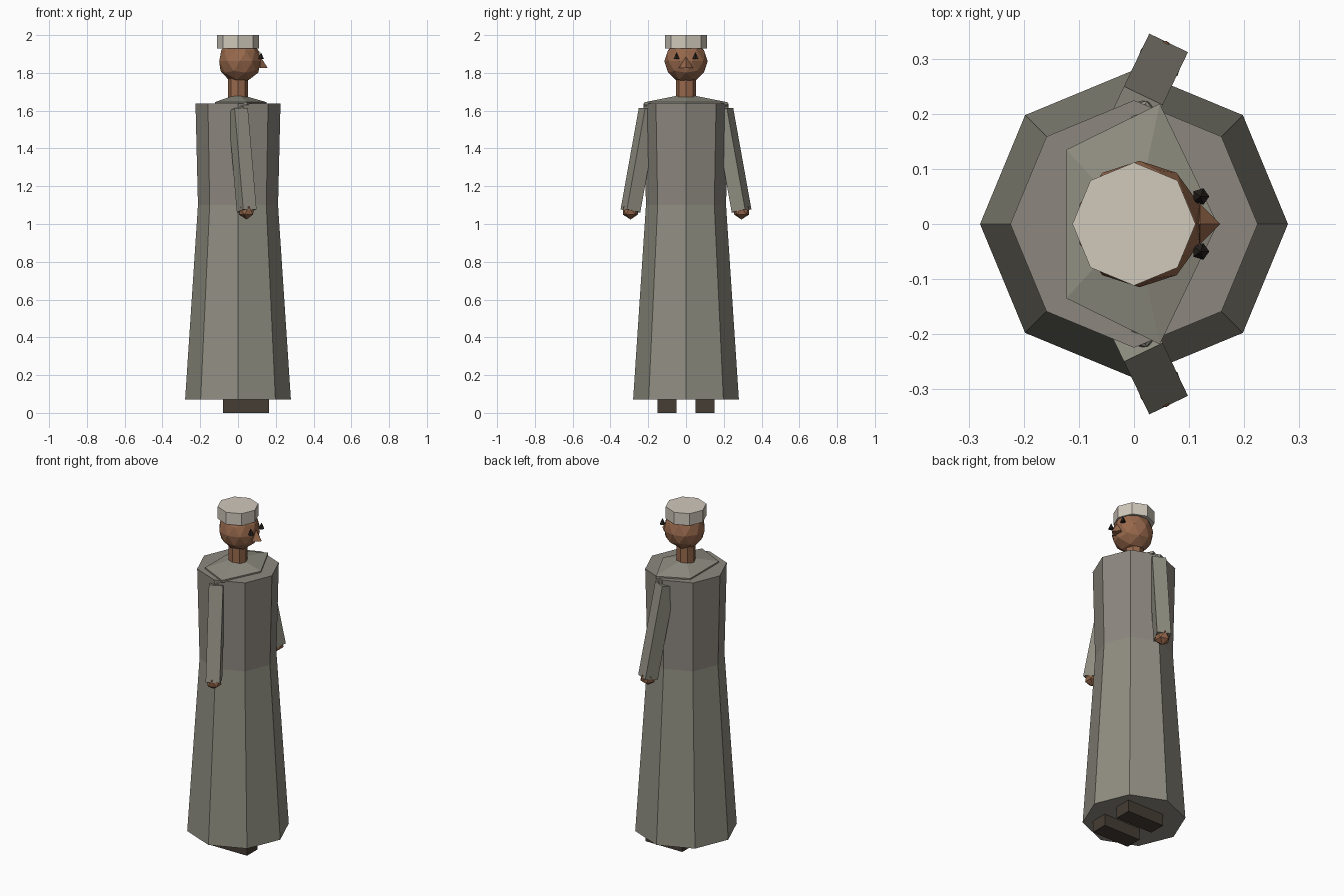
import bpy, bmesh
from math import pi, atan2
from mathutils import Vector, Matrix

cube = bpy.data.objects.get("Cube")
if cube:
    bpy.data.objects.remove(cube, do_unlink=True)


def material(name, rgb):
    m = bpy.data.materials.new(name)
    m.use_nodes = True
    m.diffuse_color = (*rgb, 1)
    m.node_tree.nodes["Principled BSDF"].inputs["Base Color"].default_value = (*rgb, 1)
    return m


SKIRT = material("robe grey", (.28, .272, .222))
BODICE = material("upper robe grey", (.265, .245, .213))
CAP = material("cream cap", (.63, .58, .5))
SKIN = material("brown skin", (.31, .14, .072))
SHOE = material("dark brown shoe", (.06, .047, .035))
EYE = material("black eye", (.02, .016, .013))


def finish(name, bm, mat):
    mesh = bpy.data.meshes.new(name)
    bmesh.ops.recalc_face_normals(bm, faces=bm.faces)
    bm.to_mesh(mesh)
    bm.free()
    mesh.materials.append(mat)
    obj = bpy.data.objects.new(name, mesh)
    bpy.context.collection.objects.link(obj)
    return obj


def cone(name, mat, sides, r1, r2, z1, z2, x=0, y=0, squash=(1, 1), turn=0):
    """Upright tapered prism with its first corner towards +x."""
    bm = bmesh.new()
    bmesh.ops.create_cone(bm, cap_ends=True, segments=sides, radius1=r1,
                          radius2=r2, depth=z2 - z1)
    first = max(bm.verts, key=lambda v: v.co.xy.length).co
    place = (Matrix.Translation((x, y, (z1 + z2) / 2))
             @ Matrix.Diagonal((squash[0], squash[1], 1, 1))
             @ Matrix.Rotation(turn - atan2(first.y, first.x), 4, "Z"))
    bm.transform(place)
    return finish(name, bm, mat)


def ball(name, mat, radius, centre, detail):
    bm = bmesh.new()
    bmesh.ops.create_icosphere(bm, subdivisions=detail, radius=radius)
    bm.transform(Matrix.Translation(centre))
    return finish(name, bm, mat)


def box(name, mat, size, place):
    bm = bmesh.new()
    bmesh.ops.create_cube(bm, size=1)
    bm.transform(place @ Matrix.Diagonal((*size, 1)))
    return finish(name, bm, mat)


# Robe: flared skirt, bodice and five-sided shoulder cape
cone("skirt", SKIRT, 8, .28, .212, .07, 1.1)
cone("bodice", BODICE, 8, .212, .225, 1.1, 1.637)
cone("cape_edge", SKIRT, 5, 1, 1, 1.63, 1.645, squash=(.152, .23))
cone("cape", SKIRT, 5, 1, .12, 1.645, 1.683, squash=(.152, .23))

# Neck, head and cap
cone("neck", SKIN, 8, .052, .052, 1.65, 1.8)
ball("head", SKIN, .115, (.01, 0, 1.862), 2)
cone("cap", CAP, 8, .112, .112, 1.928, 2)
cone("nose", SKIN, 4, .037, 0, 1.826, 1.885, x=.12)

# Paired parts
for side, s in (("left", 1), ("right", -1)):
    cone(side + "_eye", EYE, 5, .016, 0, 1.874, 1.91, x=.121, y=.05 * s)

    top, bottom = Vector((0, .198 * s, 1.605)), Vector((.046, .294 * s, 1.07))
    along = (top - bottom).normalized()
    across = Vector((0, 0, 1)).cross(along).normalized()
    frame = Matrix((across, along.cross(across), along)).transposed().to_4x4()
    box(side + "_sleeve", SKIRT, (.078, .08, (top - bottom).length),
        Matrix.Translation((top + bottom) / 2) @ frame)
    ball(side + "_shoulder", SKIRT, .046, (.01, .185 * s, 1.602), 1)
    ball(side + "_hand", SKIN, .046, bottom, 1)

    box(side + "_shoe", SHOE, (.245, .1, .1), Matrix.Translation((.0425, .1 * s, .05)))
